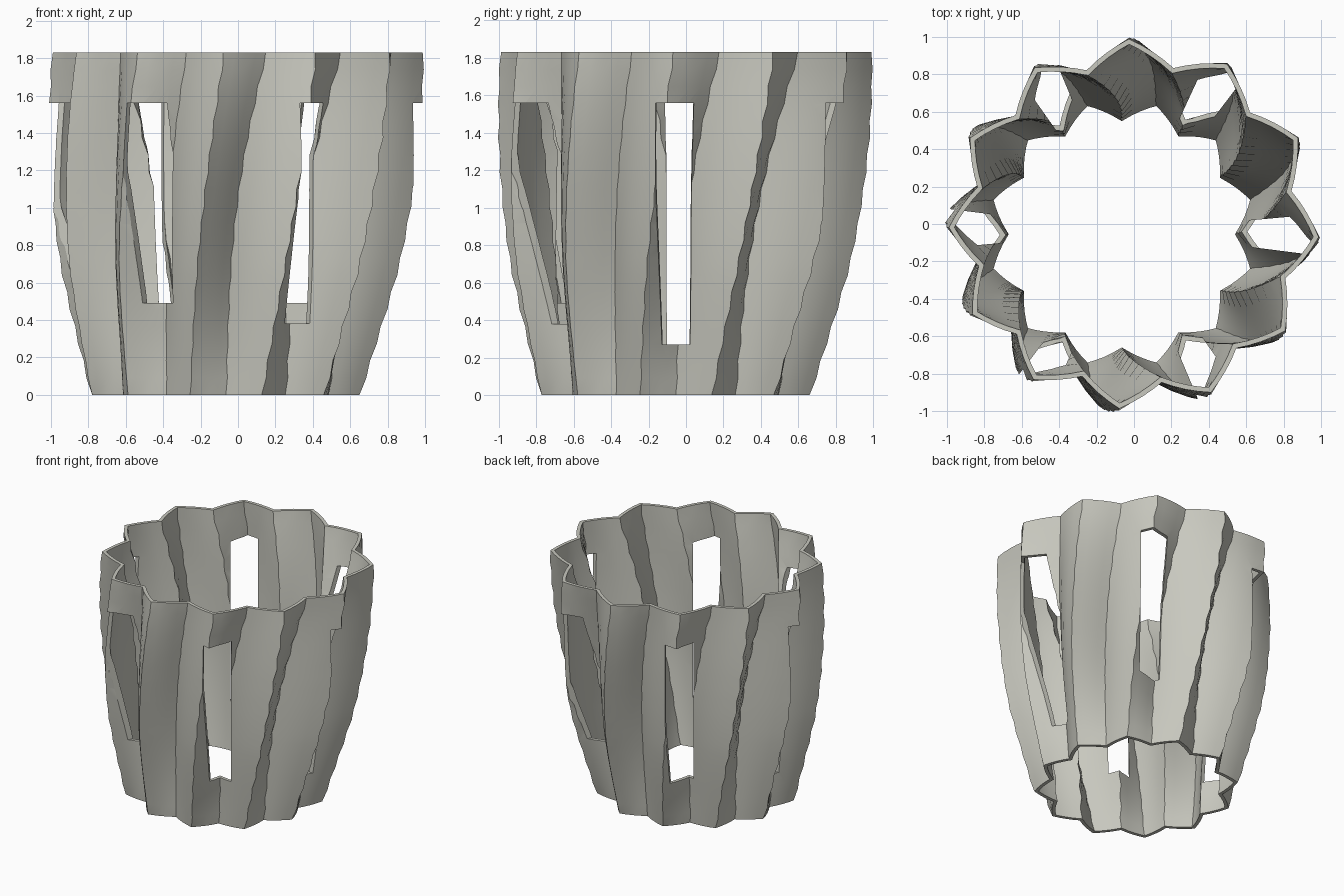
import bpy, bmesh
from math import sin, cos, pi, radians
from mathutils import Vector

old = bpy.data.objects.get("Cube")
if old:
    bpy.data.objects.remove(old, do_unlink=True)

LOBES, STEPS, LAYERS, HEIGHT, WALL = 12, 8, 10, 1.83, 0.026

clay = bpy.data.materials.new("pale_grey_clay")
clay.use_nodes = True
clay.diffuse_color = (0.58, 0.58, 0.52, 1)
clay.node_tree.nodes["Principled BSDF"].inputs["Base Color"].default_value = clay.diffuse_color


def ridge_radius(t):
    """Ridges belly outwards."""
    knots = [0.74, 0.80, 0.86, 0.915, 0.95, 0.975, 0.99, 0.995, 0.99]
    s = min(t, 0.9999) * (len(knots) - 1)
    i = int(s)
    return knots[i] + (knots[i + 1] - knots[i]) * (s - i)


def valley_radius(t):
    """Valleys sag inwards, so the flutes are deepest halfway up."""
    return 0.635 + 0.12 * t + 0.105 * t * t


def outline(t, saw):
    """Fluted cross-section at height fraction t; saw nicks the creases."""
    centre = Vector((-0.065 * (1 - t), -0.055 * (1 - t)))
    points = []
    for i in range(LOBES * STEPS):
        f = (i % STEPS) / STEPS
        fall = 2 * min(f, 1 - f)
        base = 2 * pi * i / (LOBES * STEPS)
        a = base - radians(15 - 13.5 * t)
        a += radians(4) * t * cos(base - radians(130))
        a -= radians(0.3 + 3.7 * fall) * sin(pi * t)
        r = ridge_radius(t) * (1 - fall) + valley_radius(t) * fall
        if fall in (0, 1):
            a += radians(0.6) * saw
            r += 0.007 * saw
        points.append(centre + Vector((cos(a), sin(a))) * r)
    return points


def shrink(points, depth):
    """Offset a closed outline inwards by an even depth."""
    result = []
    for i, p in enumerate(points):
        before = (p - points[i - 1]).normalized()
        after = (points[(i + 1) % len(points)] - p).normalized()
        along = (before + after).normalized()
        inward = Vector((-along.y, along.x))
        result.append(p + inward * depth / max(along.dot(after), 0.6))
    return result


def bridge(bm, low, high):
    n = len(low)
    for i in range(n):
        j = (i + 1) % n
        bm.faces.new((low[i], low[j], high[j], high[i]))


def finish(bm, name):
    bmesh.ops.recalc_face_normals(bm, faces=bm.faces)
    mesh = bpy.data.meshes.new(name)
    bm.to_mesh(mesh)
    bm.free()
    obj = bpy.data.objects.new(name, mesh)
    bpy.context.collection.objects.link(obj)
    return obj


# Fluted wall, twisted from foot to rim: up the outside, down the inside
bm = bmesh.new()
outer, inner = [], []
for k in range(2 * LAYERS + 1):
    t = k / (2 * LAYERS)
    points = outline(t, k % 2)
    for rings, loop in ((outer, points), (inner, shrink(points, WALL))):
        rings.append([bm.verts.new((p.x, p.y, t * HEIGHT)) for p in loop])
rings = outer + inner[::-1]
for low, high in zip(rings, rings[1:] + rings[:1]):
    bridge(bm, low, high)
wall = finish(bm, "fluted_wall")
wall.data.materials.append(clay)

# Six wedge-shaped window cutters, with sills at three heights
bm = bmesh.new()
for k in range(6):
    mid = radians(60 * k - 1)
    sill = (0.27, 0.49, 0.38)[k % 3]
    loops = []
    for z in (sill, 1.56):
        loops.append([bm.verts.new((r * cos(mid + s) - 0.035, r * sin(mid + s) - 0.04, z))
                      for r, s in ((0.4, -0.108), (1.3, -0.108), (1.3, 0.108), (0.4, 0.108))])
    bridge(bm, *loops)
    bm.faces.new(loops[0])
    bm.faces.new(loops[1])
cutter = finish(bm, "window_cutter")
cutter.hide_render = True

# Cut the windows and shade
bpy.ops.object.select_all(action='DESELECT')
bpy.context.view_layer.objects.active = wall
wall.select_set(True)
cut = wall.modifiers.new("windows", 'BOOLEAN')
cut.operation = 'DIFFERENCE'
cut.solver = 'EXACT'
cut.object = cutter
bpy.ops.object.modifier_apply(modifier=cut.name)
bpy.data.objects.remove(cutter, do_unlink=True)
bpy.ops.object.shade_smooth_by_angle(angle=radians(30))
